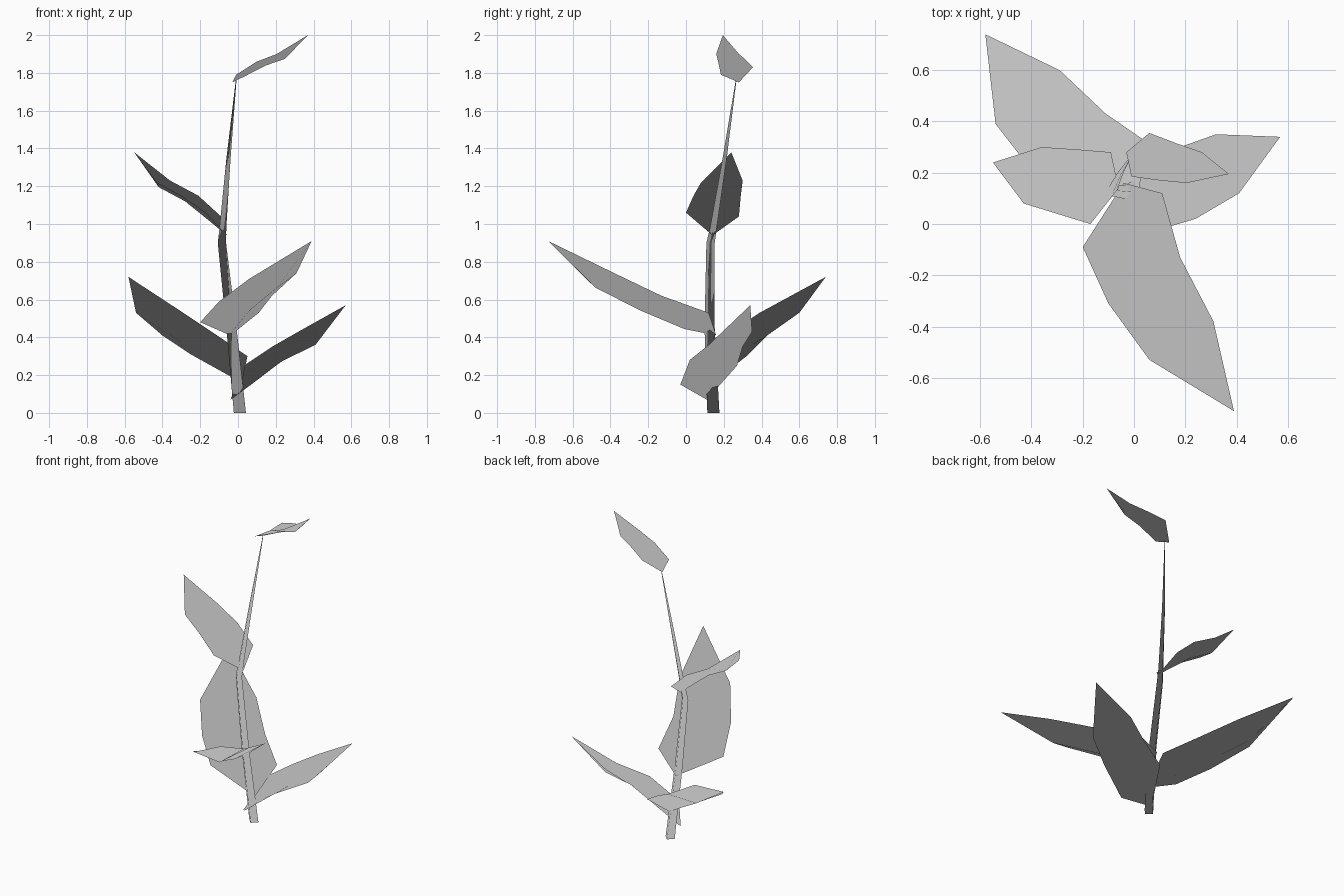
import bpy, bmesh, math
from mathutils import Vector

cube = bpy.data.objects.get("Cube")
if cube:
    bpy.data.objects.remove(cube, do_unlink=True)

# One plain grey for the whole plant
grey = bpy.data.materials.new("plant_grey")
grey.use_nodes = True
colour = (0.6, 0.6, 0.6, 1)
grey.diffuse_color = colour
grey.node_tree.nodes["Principled BSDF"].inputs["Base Color"].default_value = colour


def finish(name, bm, outward):
    """Turn a bmesh into an object with upward foliage normals."""
    mesh = bpy.data.meshes.new(name)
    bm.to_mesh(mesh)
    bm.free()
    mesh.materials.append(grey)
    obj = bpy.data.objects.new(name, mesh)
    bpy.context.collection.objects.link(obj)
    mesh.shade_smooth()
    up = (Vector((0, 0, 1)) + 0.1 * outward).normalized()
    mesh.normals_split_custom_set_from_vertices([up] * len(mesh.vertices))
    return obj


def leaf(name, base, tip, left, right, fold):
    """Folded blade: two edges meet at base and tip, the midrib is sunk."""
    base, tip = Vector(base), Vector(tip)
    left = [Vector(p) for p in left]
    right = [Vector(p) for p in right]
    along = tip - base
    bm = bmesh.new()
    rows = []
    for a, b in zip(left, right):
        up = along.cross(a - b).normalized()
        if up.z < 0:
            up.negate()
        mid = (a + b) / 2 - up * fold
        rows.append([bm.verts.new(p) for p in (a, mid, b)])
    start, end = bm.verts.new(base), bm.verts.new(tip)
    for side in (0, 1):
        bm.faces.new((start, rows[0][side + 1], rows[0][side]))
        for r, s in zip(rows, rows[1:]):
            bm.faces.new((r[side], r[side + 1], s[side + 1], s[side]))
        bm.faces.new((rows[-1][side], rows[-1][side + 1], end))
    bmesh.ops.recalc_face_normals(bm, faces=bm.faces)
    if sum(f.normal.z for f in bm.faces) < 0:
        bmesh.ops.reverse_faces(bm, faces=bm.faces)
    return finish(name, bm, Vector((along.x, along.y, 0)).normalized())


def stem(name, path, sides=4):
    """Tapering stalk through (x, y, z, radius) stations."""
    bm = bmesh.new()
    rings = []
    for x, y, z, radius in path:
        angles = [math.tau * i / sides for i in range(sides)]
        rings.append([bm.verts.new((x + radius * math.cos(a),
                                    y + radius * math.sin(a), z)) for a in angles])
    for low, high in zip(rings, rings[1:]):
        for i in range(sides):
            j = (i + 1) % sides
            bm.faces.new((low[i], low[j], high[j], high[i]))
    bm.faces.new(rings[0][::-1])
    bm.faces.new(rings[-1])
    return finish(name, bm, Vector((0, 0, 0)))


# Leaning stalk
stem("stem", [(0.01, 0.145, 0, 0.032), (-0.035, 0.125, 0.45, 0.027),
              (-0.085, 0.13, 0.9, 0.022), (-0.08, 0.145, 0.98, 0.018),
              (-0.05, 0.205, 1.35, 0.011), (-0.01, 0.265, 1.76, 0.002)])

# Three large lower leaves
leaf("front_leaf", (-0.04, 0.16, 0.41), (0.39, -0.73, 0.91),
     [(0.11, 0.12, 0.53), (0.18, -0.13, 0.62), (0.31, -0.38, 0.74)],
     [(-0.2, -0.09, 0.48), (-0.1, -0.31, 0.59), (0.06, -0.53, 0.71)], 0.07)
leaf("back_leaf", (0.02, 0.14, 0.16), (-0.58, 0.74, 0.72),
     [(0.05, 0.32, 0.3), (-0.11, 0.43, 0.41), (-0.29, 0.6, 0.53)],
     [(-0.25, 0.08, 0.31), (-0.4, 0.21, 0.41), (-0.54, 0.39, 0.53)], 0.06)
leaf("left_leaf", (-0.04, 0.11, 0.07), (0.57, 0.34, 0.57),
     [(0.03, 0.27, 0.25), (0.18, 0.3, 0.35), (0.32, 0.35, 0.43)],
     [(0.07, -0.03, 0.15), (0.24, 0.02, 0.28), (0.41, 0.12, 0.36)], 0.05)

# Two smaller upper leaves
leaf("upper_right_leaf", (-0.06, 0.14, 0.94), (-0.55, 0.24, 1.38),
     [(-0.17, 0, 1.06), (-0.3, 0.04, 1.15), (-0.43, 0.08, 1.22)],
     [(-0.09, 0.28, 1.04), (-0.21, 0.29, 1.15), (-0.36, 0.3, 1.23)], 0.04)
leaf("top_leaf", (-0.03, 0.28, 1.75), (0.37, 0.195, 2),
     [(-0.01, 0.185, 1.79), (0.1, 0.17, 1.86), (0.205, 0.16, 1.9)],
     [(0.06, 0.355, 1.83), (0.165, 0.315, 1.87), (0.265, 0.28, 1.9)], 0.03)
